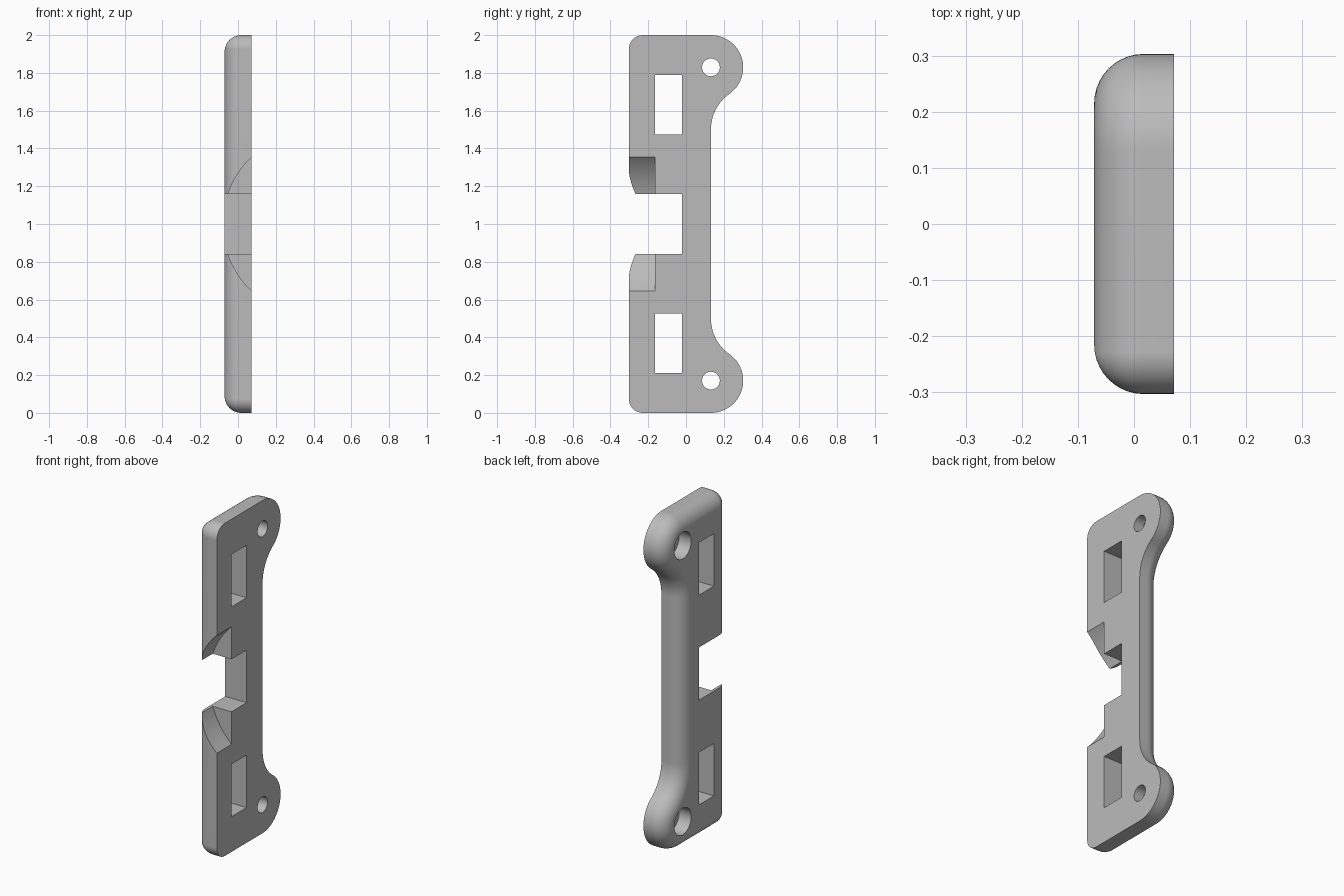
import bpy, bmesh
from math import radians, degrees, sin, cos, atan2, pi, hypot

cube = bpy.data.objects.get("Cube")
if cube:
    bpy.data.objects.remove(cube, do_unlink=True)

grey = bpy.data.materials.new("plain grey")
grey.use_nodes = True
grey.diffuse_color = (0.5, 0.5, 0.5, 1)
grey.node_tree.nodes["Principled BSDF"].inputs["Base Color"].default_value = (0.5, 0.5, 0.5, 1)

HALF_T = 0.071      # half thickness along x
HALF_W = 0.303      # half width along y
FILLET = 0.088      # rounding of the outer edge
LOBE_Y, LOBE_Z, LOBE_R = 0.132, 1.829, 0.171
NECK_Z = 1.5
CORNER = 0.075


def arc(cy, cz, r, start, end, steps):
    angles = [radians(start + (end - start) * i / steps) for i in range(steps + 1)]
    return [(cy + r * cos(a), cz + r * sin(a)) for a in angles]


def outline(d):
    """Bracket outline in (y, z), shrunk inward by d."""
    rise = LOBE_Z - NECK_Z
    neck_r = (rise ** 2 - LOBE_R ** 2) / (2 * LOBE_R)
    lean = degrees(atan2(rise, -neck_r))
    pts = arc(LOBE_Y + neck_r, NECK_Z, neck_r + d, 180, lean, 12)
    pts += arc(LOBE_Y, LOBE_Z, LOBE_R - d, lean - 180, 90, 24)[1:]
    r = max(CORNER - d, 0)
    pts += arc(-HALF_W + d + r, 2 - d - r, r, 90, 180, 10)
    return pts + [(y, 2 - z) for y, z in reversed(pts)]


def finish(name, bm):
    bmesh.ops.remove_doubles(bm, verts=bm.verts, dist=1e-5)
    bmesh.ops.recalc_face_normals(bm, faces=bm.faces)
    mesh = bpy.data.meshes.new(name)
    bm.to_mesh(mesh)
    bm.free()
    mesh.materials.append(grey)
    obj = bpy.data.objects.new(name, mesh)
    bpy.context.collection.objects.link(obj)
    return obj


def loft(name, layers):
    """Join matching (x, outline) layers into a closed solid."""
    bm = bmesh.new()
    rings = [[bm.verts.new((x, y, z)) for y, z in pts] for x, pts in layers]
    for a, b in zip(rings, rings[1:]):
        for i in range(len(a)):
            j = (i + 1) % len(a)
            bm.faces.new((a[i], a[j], b[j], b[i]))
    bm.faces.new(rings[0])
    bm.faces.new(rings[-1])
    return finish(name, bm)


def box(name, y0, y1, z0, z1):
    pts = [(y0, z0), (y1, z0), (y1, z1), (y0, z1)]
    return loft(name, [(0.3, pts), (-0.3, pts)])


def bore(name, z, r, x0, x1):
    pts = arc(LOBE_Y, z, r, 0, 360, 48)[:-1]
    return loft(name, [(x1, pts), (x0, pts)])


# Plate with a rounded edge on its -x side
layers = [(HALF_T, outline(0))]
for i in range(11):
    a = pi / 2 * i / 10
    layers.append((-HALF_T + FILLET * (1 - sin(a)), outline(FILLET * (1 - cos(a)))))
bracket = loft("bracket_plate", layers)

# Central notch, slots and stepped screw holes
cutters = [box("notch_cutter", -0.5, -0.02, 0.842, 1.158)]
for side, sign in (("upper", 1), ("lower", -1)):
    z0, z1 = sorted((1 + sign * 0.473, 1 + sign * 0.788))
    hole_z = 1 + sign * (LOBE_Z - 1)
    cutters += [box(side + "_slot_cutter", -0.163, -0.02, z0, z1),
                bore(side + "_hole_cutter", hole_z, 0.047, -0.3, 0.3),
                bore(side + "_counterbore_cutter", hole_z, 0.08, -0.3, 0.01)]

# Curved scoop beside the notch, a cylinder lying along y
bm = bmesh.new()
scoop = [(x, z) for x, z in arc(0.41, 1, 0.49, 0, 360, 128)[:-1]]
ends = [[bm.verts.new((x, y, z)) for x, z in scoop] for y in (-0.5, -0.163)]
for i in range(len(scoop)):
    j = (i + 1) % len(scoop)
    bm.faces.new((ends[0][i], ends[0][j], ends[1][j], ends[1][i]))
for ring in ends:
    bm.faces.new(ring)
cutters.append(finish("scoop_cutter", bm))

# Cut everything out, then drop the cutters
bpy.ops.object.select_all(action='DESELECT')
bpy.context.view_layer.objects.active = bracket
bracket.select_set(True)
for cutter in cutters:
    cutter.hide_render = True
    mod = bracket.modifiers.new(cutter.name, 'BOOLEAN')
    mod.operation = 'DIFFERENCE'
    mod.solver = 'EXACT'
    mod.object = cutter
    bpy.ops.object.modifier_apply(modifier=mod.name)
    bpy.data.objects.remove(cutter, do_unlink=True)

bpy.ops.object.shade_smooth_by_angle(angle=radians(30))
bracket.modifiers.new("even_shading", 'WEIGHTED_NORMAL').keep_sharp = True
